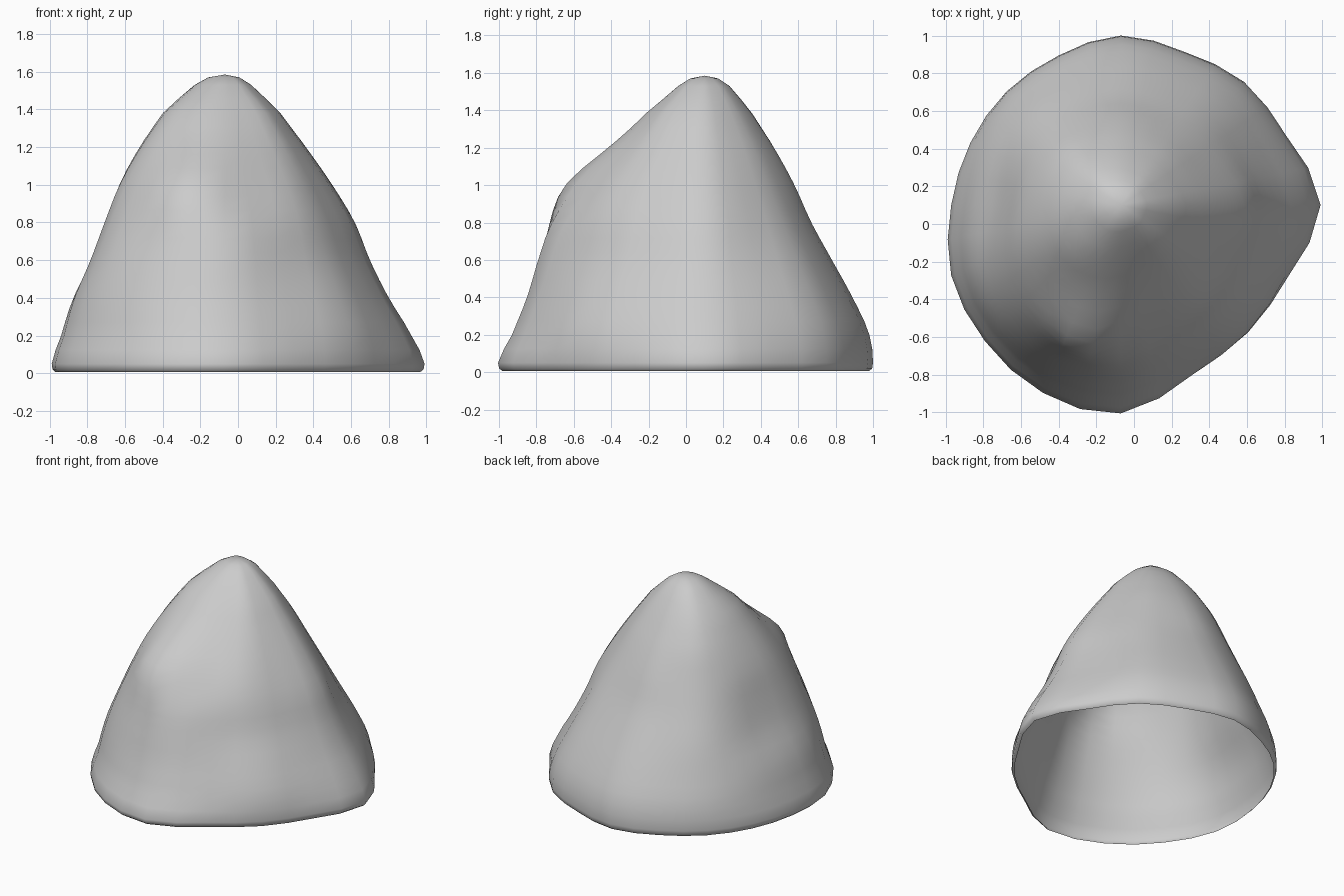
import bpy, bmesh, math

old = bpy.data.objects.get("Cube")
if old:
    bpy.data.objects.remove(old, do_unlink=True)

SIDES, RINGS = 32, 20
AXIS = (-0.07, 0.10)
TOP = 1.585

# Slope profiles: distance from the peak's axis at each height
HEIGHTS = (0.05, 0.2, 0.4, 0.6, 0.8, 1.0, 1.2, 1.4, 1.53)
SLOPES = {
    "left":        (1.06, .99, .87, .77, .69, .57, .43, .28, .14),
    "back_left":   (.925, .90, .81, .70, .59, .48, .37, .24, .13),
    "back":        (.90, .88, .79, .68, .57, .48, .37, .24, .13),
    "back_right":  (.855, .835, .765, .69, .60, .51, .42, .29, .16),
    "right":       (.90, .85, .78, .67, .60, .54, .44, .31, .16),
    "front_right": (1.02, .97, .92, .85, .76, .65, .51, .34, .15),
    "front":       (1.105, 1.03, .95, .89, .82, .69, .49, .29, .14),
    "front_left":  (.955, .94, .86, .76, .68, .57, .44, .29, .14),
}
# Flatness of the faces between neighbouring slopes
FLATS = (.96, .965, .98, .985, 1.015, 1.015, .95, .96)
# Lumps and hollows: angle, height, angular spread, vertical spread, size
LUMPS = [(252, 1.0, 14, 0.2, 0.085), (277, 0.93, 10, 0.17, -0.03), (306, 0.91, 15, 0.2, 0.02)]


def spline(a, b, c, d, t):
    return b + 0.5 * t * (c - a + t * (2*a - 5*b + 4*c - d + t * (3*(b - c) + d - a)))


def along(profile, z):
    """Slope distance at a height; every slope closes to nothing at the tip."""
    last = len(HEIGHTS) - 1
    i = max(k for k in range(last) if HEIGHTS[k] <= z)
    t = min(1, (z - HEIGHTS[i]) / (HEIGHTS[i + 1] - HEIGHTS[i]))
    points = (*profile, 0)
    return spline(*[points[max(i + k, 0)] for k in (-1, 0, 1, 2)], t)


def radii(z):
    """Distances all round at a height: each slope, then the face after it."""
    main = [along(p, z) for p in SLOPES.values()]
    out = []
    for k, flat in enumerate(FLATS):
        out += [main[k], flat * (main[k] + main[(k + 1) % len(main)]) / 2]
    return out


bm = bmesh.new()


def ring(z, scale, source):
    points = radii(source)
    n = len(points)
    verts = []
    for s in range(SIDES):
        a = math.tau * s / SIDES
        u = n * s / SIDES
        i = int(u)
        r = spline(*[points[(i + k) % n] for k in (-1, 0, 1, 2)], u - i)
        for angle, height, wide, tall, size in LUMPS:
            da = (math.degrees(a) - angle) / wide
            dz = (source - height) / tall
            r += size * math.exp(-da * da - dz * dz)
        r *= scale
        verts.append(bm.verts.new((AXIS[0] + r * math.cos(a), AXIS[1] + r * math.sin(a), z)))
    return verts


# Open rim, then the slopes, then the rounded tip
rings = [ring(0.006, 0.978, 0.05), ring(0.02, 0.995, 0.05)]
for k in range(RINGS + 1):
    z = 0.05 + (1.53 - 0.05) * k / RINGS
    rings.append(ring(z, 1, z))
rings.append(ring(1.57, 0.55, 1.53))

for low, high in zip(rings, rings[1:]):
    for s in range(SIDES):
        n = (s + 1) % SIDES
        bm.faces.new((low[s], low[n], high[n], high[s]))
tip = bm.verts.new((*AXIS, TOP))
for s in range(SIDES):
    bm.faces.new((rings[-1][s], rings[-1][(s + 1) % SIDES], tip))

mesh = bpy.data.meshes.new("rock")
bm.to_mesh(mesh)
bm.free()
rock = bpy.data.objects.new("rock", mesh)
bpy.context.collection.objects.link(rock)

# Plain grey stone
stone = bpy.data.materials.new("grey_stone")
stone.use_nodes = True
colour = (0.6, 0.6, 0.6, 1)
stone.diffuse_color = colour
stone.node_tree.nodes["Principled BSDF"].inputs["Base Color"].default_value = colour
mesh.materials.append(stone)
mesh.shade_smooth()
